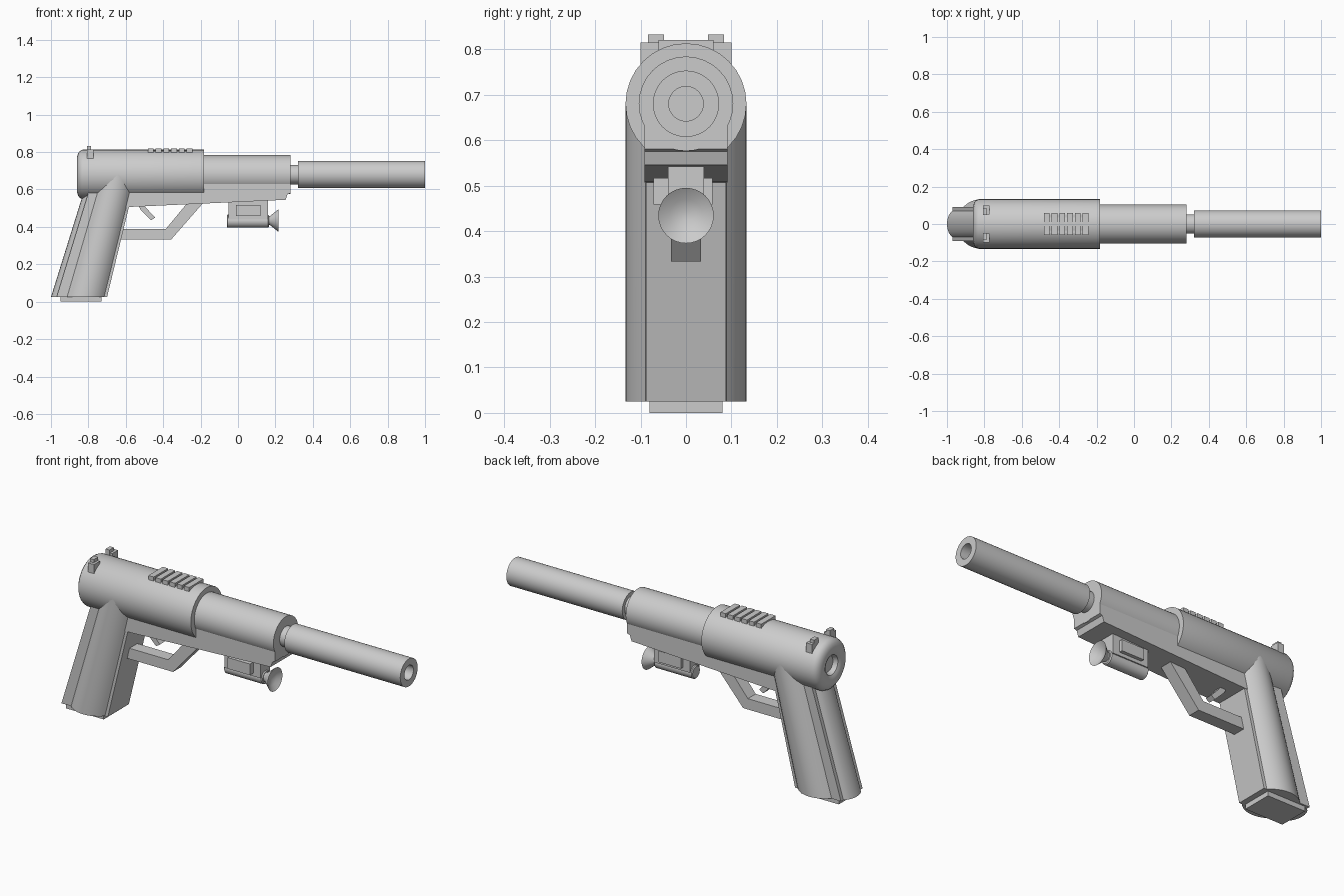
import bpy, bmesh
from math import sin, cos, pi, radians, sqrt

if "Cube" in bpy.data.objects:
    bpy.data.objects.remove(bpy.data.objects["Cube"])


def finish(name, bm, smooth=True):
    bmesh.ops.remove_doubles(bm, verts=bm.verts, dist=1e-5)
    bmesh.ops.recalc_face_normals(bm, faces=bm.faces)
    me = bpy.data.meshes.new(name)
    bm.to_mesh(me)
    bm.free()
    ob = bpy.data.objects.new(name, me)
    bpy.context.collection.objects.link(ob)
    if smooth:
        bpy.ops.object.select_all(action='DESELECT')
        ob.select_set(True)
        bpy.context.view_layer.objects.active = ob
        bpy.ops.object.shade_smooth_by_angle(angle=radians(30))
    return ob


def loft(name, rings, smooth=False):
    """Skin equal-length point rings and cap both ends."""
    bm = bmesh.new()
    vs = [[bm.verts.new(p) for p in ring] for ring in rings]
    n = len(vs[0])
    for a, b in zip(vs, vs[1:]):
        for i in range(n):
            bm.faces.new((a[i], a[(i + 1) % n], b[(i + 1) % n], b[i]))
    bm.faces.new(vs[0])
    bm.faces.new(vs[-1])
    return finish(name, bm, smooth)


def turned(name, profile, z, seg=32):
    """Revolve (x, radius) pairs about a line along x at height z."""
    rings = [[(x, r * sin(2 * pi * i / seg), z + r * cos(2 * pi * i / seg))
              for i in range(seg)] for x, r in profile]
    return loft(name, rings, True)


def plate(name, pts, y0, y1):
    """Extrude a side-view (x, z) outline across y."""
    return loft(name, [[(x, y, z) for x, z in pts] for y in (y0, y1)])


def box(name, x0, x1, y0, y1, z0, z1):
    return plate(name, [(x0, z0), (x1, z0), (x1, z1), (x0, z1)], y0, y1)


AXIS = 0.68

# Rear slide with rounded, dished end cap
turned("rear_slide", [(-0.83, 0.042), (-0.852, 0.052), (-0.86, 0.068), (-0.861, 0.095),
                      (-0.855, 0.113), (-0.845, 0.126), (-0.83, 0.133), (-0.183, 0.133)], AXIS)
# Front slide, neck and hollow silencer
turned("front_slide", [(-0.2, 0.104), (0.28, 0.104)], AXIS)
turned("barrel_neck", [(0.25, 0.052), (0.34, 0.052)], AXIS)
turned("silencer", [(0.322, 0.073), (1.0, 0.073), (1.0, 0.038), (0.6, 0.038)], AXIS)

# Frame under the slide
plate("frame", [(-0.65, 0.505), (-0.55, 0.508), (0.255, 0.545), (0.265, 0.575),
                (0.28, 0.58), (0.28, 0.66), (-0.65, 0.66)], -0.091, 0.091)

# Grip: round side panels, flat front strap, rounded back strap, tapering upwards
half = [(-1.0, 0.0), (-0.998, 0.022), (-0.992, 0.042), (-0.983, 0.058), (-0.97, 0.07),
        (-0.97, 0.09)]
half += [(-0.815 - 0.133 * cos(radians(a)), 0.133 * sin(radians(a)))
         for a in range(42, 139, 8)]
half += [(-0.70, 0.088), (-0.70, 0.0)]
section = half + [(x, -y) for x, y in half[-2:0:-1]]


def grip_ring(z):
    t = (z - 0.025) / 0.565
    left, right = -1.0 + 0.176 * t, -0.70 + 0.137 * t
    return [(left + (x + 1.0) / 0.3 * (right - left), y, z) for x, y in section]


loft("grip", [grip_ring(0.025), grip_ring(0.68)], True)
box("magazine_base", -0.95, -0.73, -0.08, 0.08, 0.0, 0.03)

# Trigger and guard
plate("trigger_guard", [(-0.64, 0.333), (-0.357, 0.333), (-0.18, 0.535), (-0.265, 0.535),
                        (-0.385, 0.39), (-0.64, 0.39)], -0.033, 0.033)
plate("trigger", [(-0.54, 0.53), (-0.52, 0.49), (-0.465, 0.435), (-0.443, 0.45),
                  (-0.49, 0.50), (-0.51, 0.53)], -0.02, 0.02)

# Rear sights, mirrored
for side, s in (("left", 1), ("right", -1)):
    box("rear_sight_" + side, -0.808, -0.772, s * 0.052, s * 0.1, 0.765, 0.815)
    box("rear_sight_tip_" + side, -0.808, -0.785, s * 0.048, s * 0.084, 0.78, 0.832)

# Top rail with cross teeth
box("rail_base", -0.475, -0.245, -0.05, 0.05, 0.78, 0.808)
for i in range(6):
    x = -0.482 + i * 0.0415
    box(f"rail_tooth_{i + 1}", x, x + 0.031, -0.06, 0.06, 0.79, 0.82)

# Under-barrel lamp and its mount
LAMP = 0.431
box("lamp_mount", -0.05, 0.16, -0.04, 0.04, 0.44, 0.545)
box("lamp_clamp", -0.01, 0.12, -0.072, 0.058, 0.458, 0.517)
turned("lamp_body", [(-0.06, 0.03), (-0.056, 0.035), (0.16, 0.035), (0.165, 0.03)], LAMP)
turned("lamp_reflector", [(0.15, 0.022), (0.172, 0.025), (0.217, 0.061),
                          (0.2, 0.036), (0.192, 0.01)], 0.434)
